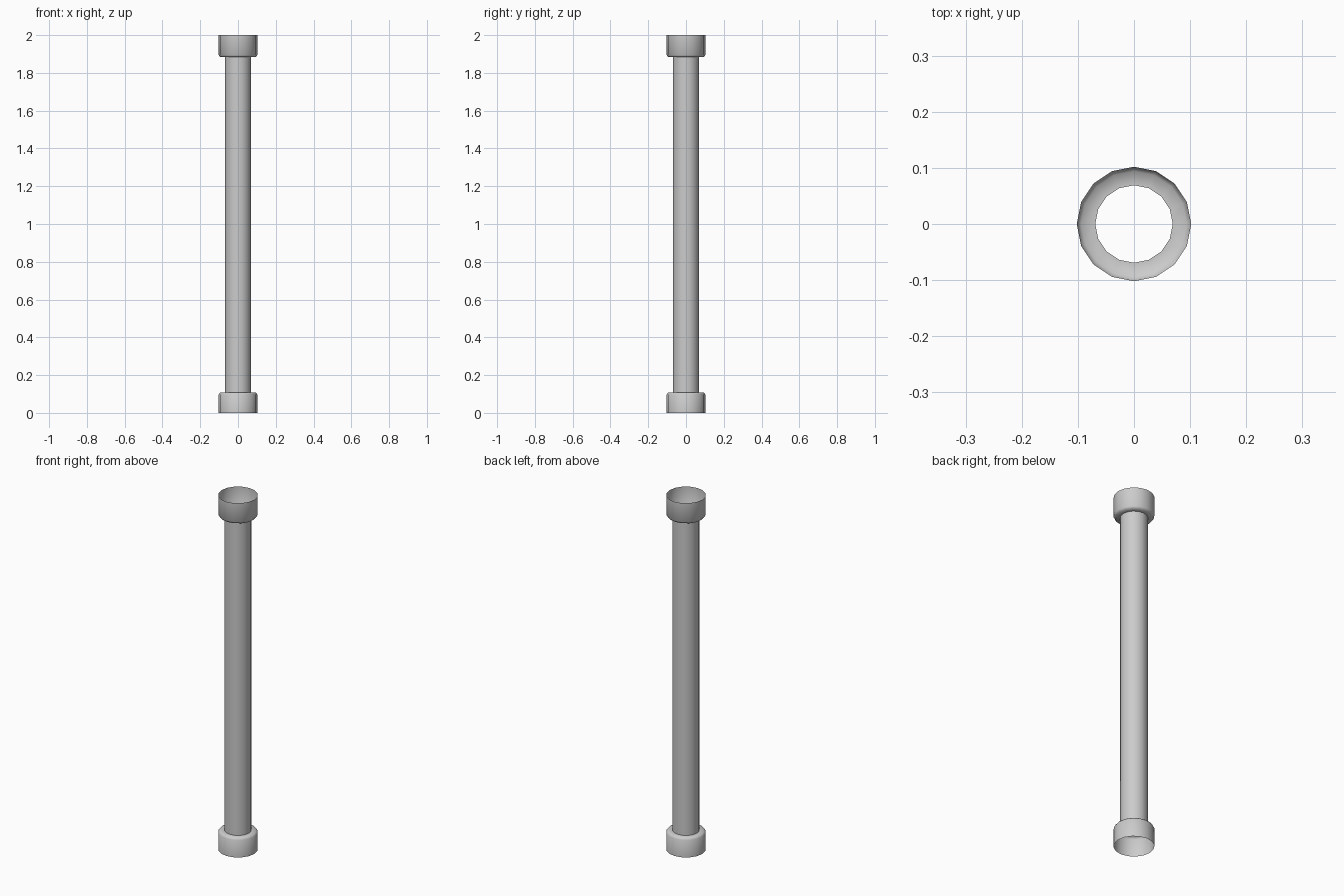
import bpy, bmesh
from math import cos, sin, pi, radians

if "Cube" in bpy.data.objects:
    bpy.data.objects.remove(bpy.data.objects["Cube"])

SIDES = 16
# Radius / height profile: bottom collar, tube, top collar (open ends)
PROFILE = [
    (0.102, 0.0), (0.102, 0.098), (0.094, 0.109), (0.069, 0.109),
    (0.069, 1.883), (0.094, 1.883), (0.102, 1.894), (0.102, 2.0),
]


def lathe(name, profile, sides):
    bm = bmesh.new()
    rings = [[bm.verts.new((r * cos(2 * pi * i / sides), r * sin(2 * pi * i / sides), z))
              for i in range(sides)] for r, z in profile]
    for low, high in zip(rings, rings[1:]):
        for i in range(sides):
            j = (i + 1) % sides
            bm.faces.new((low[i], low[j], high[j], high[i]))
    mesh = bpy.data.meshes.new(name)
    bm.to_mesh(mesh)
    bm.free()
    obj = bpy.data.objects.new(name, mesh)
    bpy.context.collection.objects.link(obj)
    return obj


# Straight pipe with a collar at each end
pipe = lathe("pipe", PROFILE, SIDES)
bpy.context.view_layer.objects.active = pipe
pipe.select_set(True)
bpy.ops.object.shade_smooth_by_angle(angle=radians(60))
